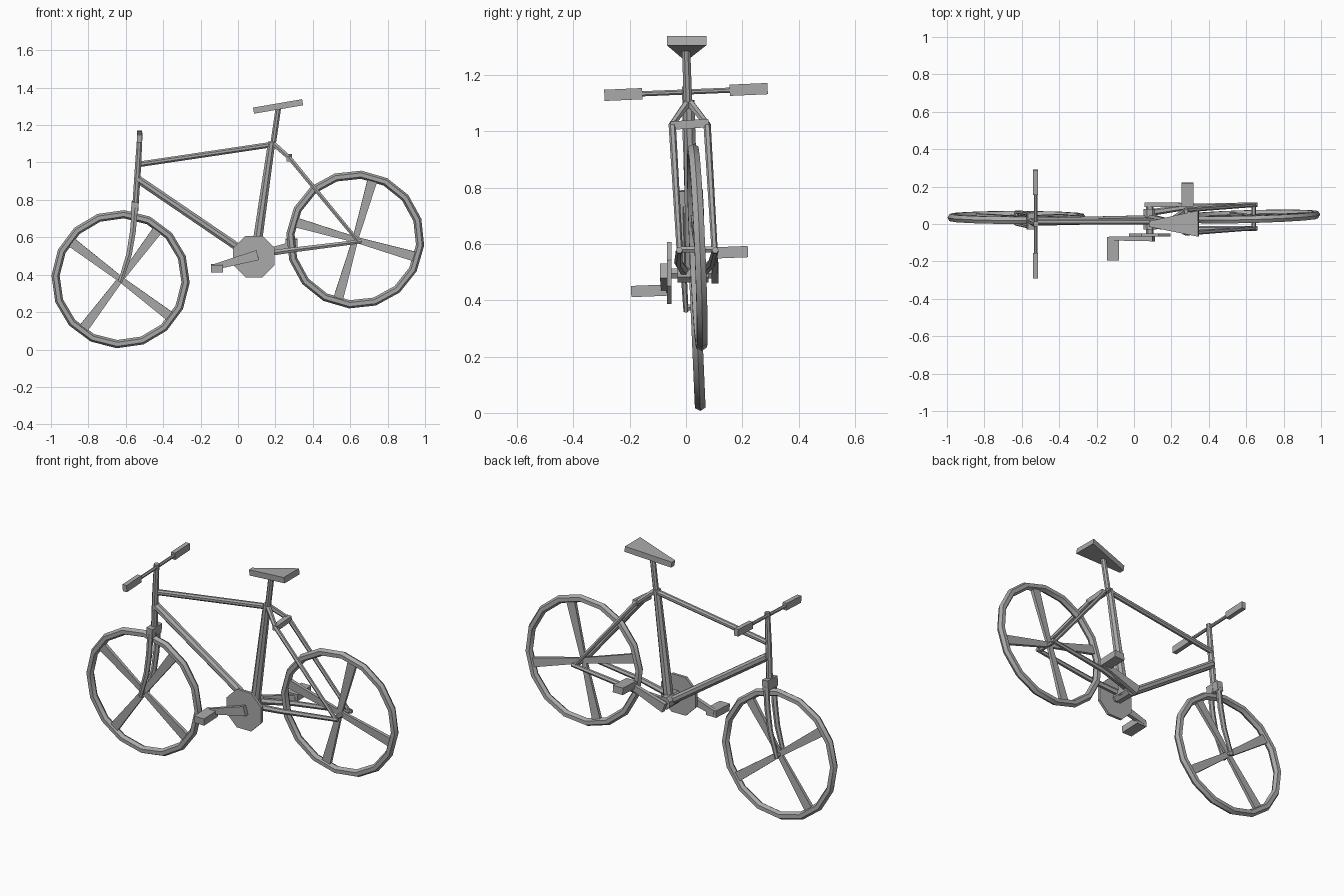
import bpy
import bmesh
import math
from mathutils import Vector, Matrix

cube = bpy.data.objects.get("Cube")
if cube:
    bpy.data.objects.remove(cube, do_unlink=True)

grey = bpy.data.materials.new("plain grey")
grey.use_nodes = True
COLOUR = (0.4, 0.4, 0.4, 1)
grey.diffuse_color = COLOUR
grey.node_tree.nodes["Principled BSDF"].inputs["Base Color"].default_value = COLOUR


def finish(name, bm):
    """Turn a bmesh into a grey object with soft shading and sharp edges."""
    bmesh.ops.recalc_face_normals(bm, faces=bm.faces)
    mesh = bpy.data.meshes.new(name)
    bm.to_mesh(mesh)
    bm.free()
    mesh.materials.append(grey)
    obj = bpy.data.objects.new(name, mesh)
    bpy.context.collection.objects.link(obj)
    bpy.ops.object.select_all(action="DESELECT")
    obj.select_set(True)
    bpy.context.view_layer.objects.active = obj
    bpy.ops.object.shade_smooth_by_angle(angle=math.radians(40))
    return obj


def loft(bm, points, sizes, sides=8):
    """Sweep a polygon along points; each size is (in-plane, sideways) full width."""
    pts = [Vector(p) for p in points]
    rings = []
    for i, p in enumerate(pts):
        d = (pts[min(i + 1, len(pts) - 1)] - pts[max(i - 1, 0)]).normalized()
        ref = Vector((1, 0, 0)) if abs(d.y) > 0.8 else Vector((0, 1, 0))
        u = d.cross(ref).normalized()
        v = u.cross(d)
        a, b = sizes[i]
        grow = math.sqrt(2) if sides == 4 else 1
        ring = []
        for k in range(sides):
            t = math.tau * (k + 0.5) / sides
            ring.append(bm.verts.new(
                p + (u * a * math.cos(t) + v * b * math.sin(t)) * grow / 2))
        rings.append(ring)
    for r, s in zip(rings, rings[1:]):
        for k in range(sides):
            j = (k + 1) % sides
            bm.faces.new((r[k], r[j], s[j], s[k]))
    bm.faces.new(rings[0])
    bm.faces.new(rings[-1])


def tube(name, points, sizes, sides=8):
    bm = bmesh.new()
    if not isinstance(sizes, list):
        sizes = [sizes] * len(points)
    sizes = [s if isinstance(s, tuple) else (s, s) for s in sizes]
    loft(bm, points, sizes, sides)
    return finish(name, bm)


def wheel(name, centre, start, spoke_angle, yaw):
    """Sixteen-sided tyre with a cross of four flat, flaring spokes."""
    pose = (Matrix.Translation(centre) @ Matrix.Rotation(math.radians(yaw), 4, "Z")
            @ Matrix.Rotation(math.radians(2.5), 4, "X"))
    bm = bmesh.new()
    rings = []
    for i in range(16):
        t = math.radians(start) + math.tau * i / 16
        ring = []
        for k in range(6):
            s = math.tau * k / 6
            r = 0.348 + 0.022 * math.cos(s)
            ring.append(bm.verts.new(
                (r * math.cos(t), 0.022 * math.sin(s), r * math.sin(t))))
        rings.append(ring)
    for i in range(16):
        a, b = rings[i - 1], rings[i]
        for k in range(6):
            bm.faces.new((a[k - 1], a[k], b[k], b[k - 1]))
    bm.transform(pose)
    finish(name + "_tyre", bm)
    bm = bmesh.new()
    for i in range(4):
        t = math.radians(spoke_angle + 90 * i)
        out = Vector((math.cos(t), 0, math.sin(t)))
        loft(bm, [out * -0.01, out * 0.335], [(0.03, 0.015), (0.053, 0.02)], 4)
    bm.transform(pose)
    finish(name + "_spokes", bm)


wheel("front_wheel", (-0.628, 0.035, 0.376), 87, 53, 0)
wheel("rear_wheel", (0.627, 0.04, 0.588), 85, 74, 1.5)

# Main frame
tube("top_tube", [(-0.53, 0.012, 0.99), (0.19, 0.012, 1.097)], 0.032)
tube("down_tube", [(-0.535, 0.012, 0.91), (0.06, 0.025, 0.505)], 0.046)
tube("seat_tube", [(0.18, 0.01, 1.11), (0.09, 0.025, 0.48)], [0.042, 0.056])
tube("bottom_bracket", [(0.085, -0.03, 0.497), (0.085, 0.08, 0.497)], 0.075)
tube("steering_tube", [(-0.524, 0, 1.16), (-0.535, 0.005, 0.97), (-0.55, 0.015, 0.74)],
     [0.03, 0.036, 0.036])
tube("fork_crown", [(-0.549, 0.015, 0.79), (-0.555, 0.017, 0.735)], (0.038, 0.09), 4)

# Front fork and rear triangle, one blade and one pair of stays per side
for side, s in (("right", -1), ("left", 1)):
    tube(side + "_fork_blade",
         [(-0.551, 0.016 + s * 0.034, 0.76), (-0.562, 0.02 + s * 0.034, 0.63),
          (-0.582, 0.025 + s * 0.034, 0.51), (-0.63, 0.032 + s * 0.032, 0.36)],
         [(0.036, 0.024), (0.036, 0.024), (0.034, 0.022), (0.026, 0.018)], 6)
    tube(side + "_seat_stay",
         [(0.19, 0.01 + s * 0.005, 1.1), (0.275, 0.013 + s * 0.062, 1.025),
          (0.65, 0.04 + s * 0.062, 0.57)], [0.03, 0.026, 0.022], 6)
    tube(side + "_chain_stay",
         [(0.1, 0.028 + s * 0.035, 0.505), (0.3, 0.033 + s * 0.06, 0.533),
          (0.66, 0.04 + s * 0.064, 0.578)], [0.036, 0.03, 0.024], 6)
tube("seat_stay_bridge", [(0.275, -0.055, 1.02), (0.275, 0.08, 1.03)], 0.03, 4)
tube("rear_axle", [(0.64, -0.03, 0.58), (0.64, 0.11, 0.58)], 0.025, 6)
tube("front_axle", [(-0.628, -0.005, 0.374), (-0.628, 0.07, 0.378)], 0.025, 6)

# Handlebar with thicker grips
tube("handlebar", [(-0.525, -0.17, 1.133), (-0.525, 0.17, 1.147)], (0.02, 0.02))
for side, s in (("right", -1), ("left", 1)):
    tube(side + "_grip", [(-0.526, s * 0.155, 1.14 + s * 0.006),
                          (-0.526, s * 0.29, 1.14 + s * 0.012)], (0.04, 0.026), 4)

# Seat post and wedge-shaped saddle
tube("seat_post", [(0.185, 0.008, 1.08), (0.217, 0, 1.3)], 0.032)
tube("saddle", [(0.083, 0, 1.277), (0.345, 0.002, 1.322)],
     [(0.033, 0.03), (0.033, 0.14)], 4)

# Chainring, cranks and pedals
tube("chainring", [(0.085, -0.068, 0.497), (0.085, -0.052, 0.497)], 0.24, 8)
tube("crank_axle", [(0.085, -0.09, 0.495), (0.085, 0.115, 0.495)], 0.04, 6)
tube("right_crank", [(0.105, -0.08, 0.505), (-0.13, -0.078, 0.44)],
     [(0.055, 0.025), (0.03, 0.02)], 4)
tube("left_crank", [(0.065, 0.103, 0.485), (0.3, 0.103, 0.565)],
     [(0.055, 0.025), (0.03, 0.02)], 4)
for side, x, y, z, s in (("right", -0.113, -0.07, 0.436, -1), ("left", 0.285, 0.095, 0.568, 1)):
    pedal = tube(side + "_pedal", [(x, y, z), (x, y + s * 0.125, z + s * 0.005)], (0.04, 0.064), 4)
